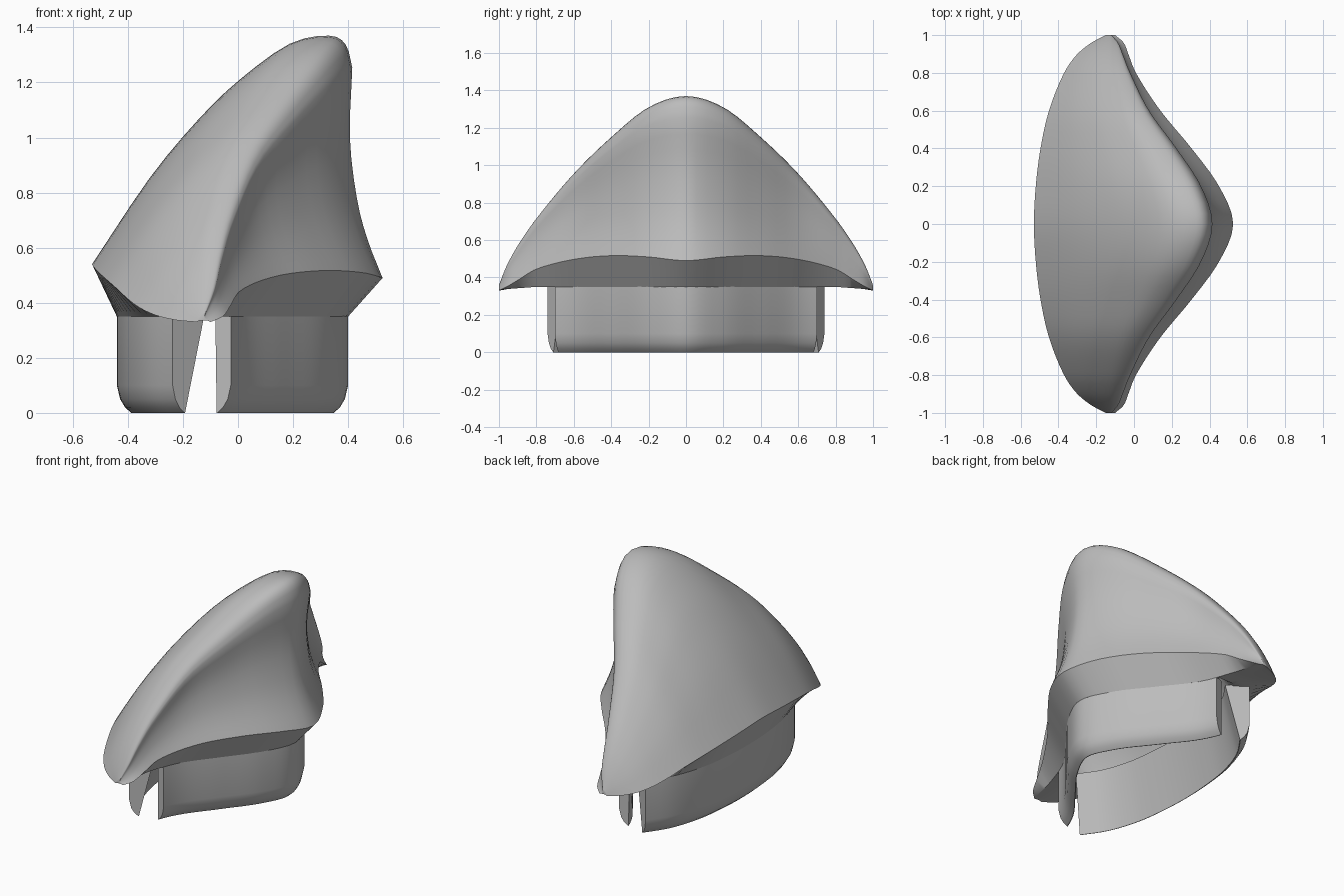
import bpy, bmesh, math
from mathutils import Vector

old = bpy.data.objects.get("Cube")
if old:
    bpy.data.objects.remove(old, do_unlink=True)

grey = bpy.data.materials.new("plain grey")
grey.use_nodes = True
grey.diffuse_color = (0.5, 0.5, 0.5, 1)
grey.node_tree.nodes["Principled BSDF"].inputs["Base Color"].default_value = (0.5, 0.5, 0.5, 1)


def hermite(keys, values, t, flat_start=False):
    """Smooth curve through the key values."""
    last = len(keys) - 1
    i = max(k for k in range(last) if keys[k] <= t or k == 0)

    def slope(k):
        if k == 0 and flat_start:
            return 0
        a, b = max(k - 1, 0), min(k + 1, last)
        return (values[b] - values[a]) / (keys[b] - keys[a])

    step = keys[i + 1] - keys[i]
    s = (t - keys[i]) / step
    blend = s * s * (3 - 2 * s)
    return (values[i] * (1 - blend) + values[i + 1] * blend
            + step * slope(i) * s * (1 - s) ** 2 - step * slope(i + 1) * s * s * (1 - s))


def resample(points, per_span=3):
    keys = list(range(len(points)))
    count = (len(points) - 1) * per_span
    return [[hermite(keys, [p[axis] for p in points], k / per_span) for axis in (0, 1)]
            for k in range(count + 1)]


def lerp(a, b, t):
    return a + (b - a) * t


def loft(name, sections, angle):
    """Skin closed sections, close both ends and shade smooth."""
    bm = bmesh.new()
    rings = [[bm.verts.new(p) for p in section] for section in sections]
    n = len(rings[0])
    for a, b in zip(rings, rings[1:]):
        for k in range(n):
            bm.faces.new((a[k], a[(k + 1) % n], b[(k + 1) % n], b[k]))
    bm.faces.new(rings[0])
    bm.faces.new(rings[-1])
    bmesh.ops.recalc_face_normals(bm, faces=bm.faces)
    mesh = bpy.data.meshes.new(name)
    bm.to_mesh(mesh)
    bm.free()
    mesh.materials.append(grey)
    obj = bpy.data.objects.new(name, mesh)
    bpy.context.collection.objects.link(obj)
    bpy.ops.object.select_all(action="DESELECT")
    obj.select_set(True)
    bpy.context.view_layer.objects.active = obj
    bpy.ops.object.shade_smooth_by_angle(angle=math.radians(angle))


# Guide lines along the width, from the middle to the tip
WIDTH = (0, .2, .4, .6, .8, .9, .96, 1)
GUIDES = {
    "back_x": (-.53, -.52, -.495, -.45, -.37, -.3, -.225, -.15),
    "back_z": (.54, .525, .5, .46, .39, .355, .337, .33),
    "crest_x": (.415, .355, .225, .08, -.02, -.06, -.085, -.12),
    "crest_z": (1.37, 1.31, 1.15, .955, .715, .57, .46, .36),
    "nose_x": (.525, .45, .305, .14, .01, -.03, -.055, -.1),
    "nose_z": (.49, .51, .517, .497, .445, .385, .35, .33),
    "skirt_back": (-.44, -.43, -.4, -.33, -.2, -.17, -.16, -.14),
    "skirt_nose": (.4, .32, .17, .02, -.06, -.08, -.09, -.11),
}


def guide(name, y):
    return hermite(WIDTH, GUIDES[name], abs(y), True)


# Relative cross-section: long slope to the crest, then the steep hollow face
TURN = .86
SLOPE = resample([(0, 0), (.22, .375), (.41, .635), (.57, .81), (.76, .965),
                  (.91, 1), (.975, .96), (1, TURN)])
FACE = resample([(0, TURN), (-.08, .58), (.15, .33), (.5, .16), (1, 0)])


def cap_section(y):
    g = {name: guide(name, y) for name in GUIDES}
    # The crest is tighter towards the tips
    turn = TURN + .05 * min(1, abs(y) / .6)
    tighten = (1 - turn) / (1 - TURN)
    pts = []
    for u, v in SLOPE:
        if u > .91:
            v = 1 - (1 - v) * tighten
        pts.append((lerp(g["back_x"], g["crest_x"], u), lerp(g["back_z"], g["crest_z"], v)))
    hollow = .04 * math.sin(math.pi * abs(y)) * (1 - abs(y))
    for u, v in FACE[1:]:
        dent = hollow * math.sin(math.pi * v / TURN)
        pts.append((lerp(g["crest_x"], g["nose_x"], u) - dent,
                    lerp(g["nose_z"], g["crest_z"], v * turn / TURN)))
    # Underside with the inner cavity, whose roof follows the slope
    base = .35 - .015 * max(0, (abs(y) - .8) / .2)
    depth = .6 * max(0, 1 - (y / .7) ** 2)
    a, b = g["skirt_nose"], g["skirt_back"]
    inner = 1 - min(.13 / (a - b), .45)
    pts += [(a, base), (lerp(a, b, .06), base), (lerp(a, b, .08), base + depth),
            (lerp(a, b, .35), base + depth * .95),
            (lerp(a, b, inner - .06), base + depth * .25), (lerp(a, b, inner), base), (b, base)]
    return [(x, y, z) for x, z in pts]


STEPS = 56
loft("cap", [cap_section(math.sin(math.pi * (k / STEPS - .5))) for k in range(STEPS + 1)], 38)


# Skirt walls: straight outside, rounded lower edge, thin bottom
def skirt_wall(name, line, half_width, side, top_thickness):
    profile = [(0, .355), (0, .1), (.012, .05), (.03, .02), (.052, 0),
               (.055, 0), (top_thickness, .355)]
    sections = []
    for k in range(41):
        y = half_width * (k / 20 - 1)
        slope = (guide(line, y + .01) - guide(line, y - .01)) / .02
        inward = Vector((-side, side * slope, 0)).normalized()
        start = Vector((guide(line, y), y, 0))
        sections.append([start + inward * d + Vector((0, 0, z)) for d, z in profile])
    loft(name, sections, 38)


skirt_wall("back_skirt_wall", "skirt_back", .74, -1, .14)
skirt_wall("nose_skirt_wall", "skirt_nose", .7, 1, .06)
